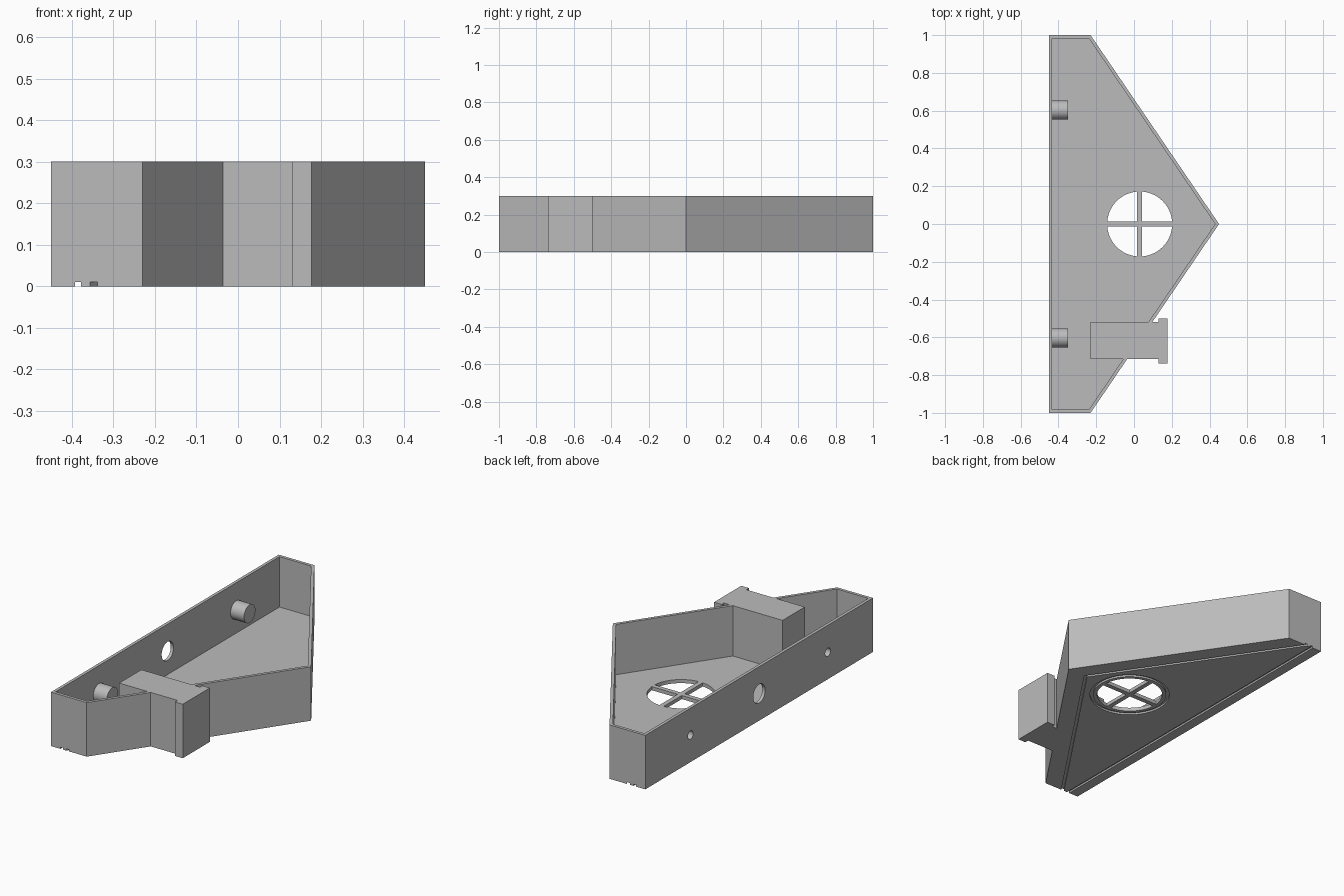
import bpy, bmesh, math
from mathutils import Vector, Matrix

cube = bpy.data.objects.get("Cube")
if cube:
    bpy.data.objects.remove(cube, do_unlink=True)

HEIGHT, FLOOR, WALL = 0.30, 0.02, 0.017
GROOVE_W, GROOVE_D = 0.015, 0.01
HUB = (0.03, 0.0)

grey = bpy.data.materials.new("plain_grey")
grey.use_nodes = True
COLOUR = (0.5, 0.5, 0.5, 1)
grey.diffuse_color = COLOUR
grey.node_tree.nodes["Principled BSDF"].inputs["Base Color"].default_value = COLOUR


def add_object(name, bm):
    bmesh.ops.recalc_face_normals(bm, faces=bm.faces)
    mesh = bpy.data.meshes.new(name)
    bm.to_mesh(mesh)
    bm.free()
    mesh.materials.append(grey)
    obj = bpy.data.objects.new(name, mesh)
    bpy.context.collection.objects.link(obj)
    return obj


def prism(name, outline, z0, z1):
    bm = bmesh.new()
    face = bm.faces.new([bm.verts.new((x, y, z0)) for x, y in outline])
    top = bmesh.ops.extrude_face_region(bm, geom=[face])["geom"]
    verts = [v for v in top if isinstance(v, bmesh.types.BMVert)]
    bmesh.ops.translate(bm, verts=verts, vec=(0, 0, z1 - z0))
    return add_object(name, bm)


def box(name, x0, x1, y0, y1, z0, z1):
    return prism(name, [(x0, y0), (x1, y0), (x1, y1), (x0, y1)], z0, z1)


def disc(name, radius, z0, z1):
    steps = [math.tau * i / 64 for i in range(64)]
    return prism(name, [(HUB[0] + radius * math.cos(a), HUB[1] + radius * math.sin(a))
                        for a in steps], z0, z1)


def x_cylinder(name, radius, x0, x1, y):
    bm = bmesh.new()
    place = Matrix.Translation(((x0 + x1) / 2, y, HEIGHT / 2)) @ Matrix.Rotation(math.pi / 2, 4, "Y")
    bmesh.ops.create_cone(bm, cap_ends=True, segments=48, radius1=radius,
                          radius2=radius, depth=x1 - x0, matrix=place)
    return add_object(name, bm)


def combine(target, tool, operation):
    mod = target.modifiers.new(operation, "BOOLEAN")
    mod.operation, mod.solver, mod.object = operation, "EXACT", tool
    bpy.context.view_layer.objects.active = target
    bpy.ops.object.modifier_apply(modifier=mod.name)
    bpy.data.objects.remove(tool, do_unlink=True)


def inset(outline, dist):
    # Shift each edge of a clockwise outline inward and intersect neighbours
    pts = [Vector(p) for p in outline]
    result = []
    for i, p in enumerate(pts):
        a = (p - pts[i - 1]).normalized()
        b = (pts[(i + 1) % len(pts)] - p).normalized()
        na, nb = Vector((a.y, -a.x)), Vector((b.y, -b.x))
        result.append(p + (na + nb) * dist / (1 + na.dot(nb)))
    return result


# Five-sided open tray
outline = [(-0.45, 1), (-0.23, 1), (0.45, 0), (-0.23, -1), (-0.45, -1)]
tray = prism("tray", outline, 0, HEIGHT)
combine(tray, prism("cavity", inset(outline, WALL), FLOOR, HEIGHT + 0.1), "DIFFERENCE")

# Side block with a flanged end
block = [(-0.23, -0.715), (0.13, -0.715), (0.13, -0.738), (0.177, -0.738),
         (0.177, -0.5), (0.13, -0.5), (0.13, -0.52), (-0.23, -0.52)]
combine(tray, prism("block", block, 0, HEIGHT), "UNION")

# Pegs on the long wall, each bored from outside, and the middle hole
for y in (-0.603, 0.603):
    combine(tray, x_cylinder("peg", 0.05, -0.44, -0.35, y), "UNION")
    combine(tray, x_cylinder("bore", 0.023, -0.5, -0.37, y), "DIFFERENCE")
combine(tray, x_cylinder("wall_hole", 0.052, -0.5, -0.4, 0), "DIFFERENCE")

# Round floor opening and the ring groove under it
combine(tray, disc("opening", 0.172, -0.1, 0.1), "DIFFERENCE")
ring = disc("ring", 0.21, -0.1, GROOVE_D)
combine(ring, disc("ring_core", 0.192, -0.2, 0.1), "DIFFERENCE")
combine(tray, ring, "DIFFERENCE")

# Triangle of straight grooves under the floor
half = GROOVE_W / 2
combine(tray, box("back_groove", -0.385 - half, -0.385 + half, -1.1, 1.1, -0.1, GROOVE_D), "DIFFERENCE")
tip, run = 0.333, 0.68
for side in (-1, 1):
    w = half * 1.2
    end = tip - run * 1.1
    slant = [(tip - w, 0), (tip + w, 0), (end + w, 1.1 * side), (end - w, 1.1 * side)]
    combine(tray, prism("slant_groove", slant, -0.1, GROOVE_D), "DIFFERENCE")

# Crossed spokes in the opening
spokes = box("spokes", HUB[0] - 0.172, HUB[0] + 0.172, -0.013, 0.013, 0, FLOOR)
combine(spokes, box("cross_spoke", HUB[0] - 0.013, HUB[0] + 0.013, -0.172, 0.172, 0, FLOOR), "UNION")

# Smooth round walls, keep edges sharp
bpy.ops.object.select_all(action="DESELECT")
for obj in (tray, spokes):
    obj.select_set(True)
bpy.context.view_layer.objects.active = tray
bpy.ops.object.shade_smooth_by_angle(angle=math.radians(30))
